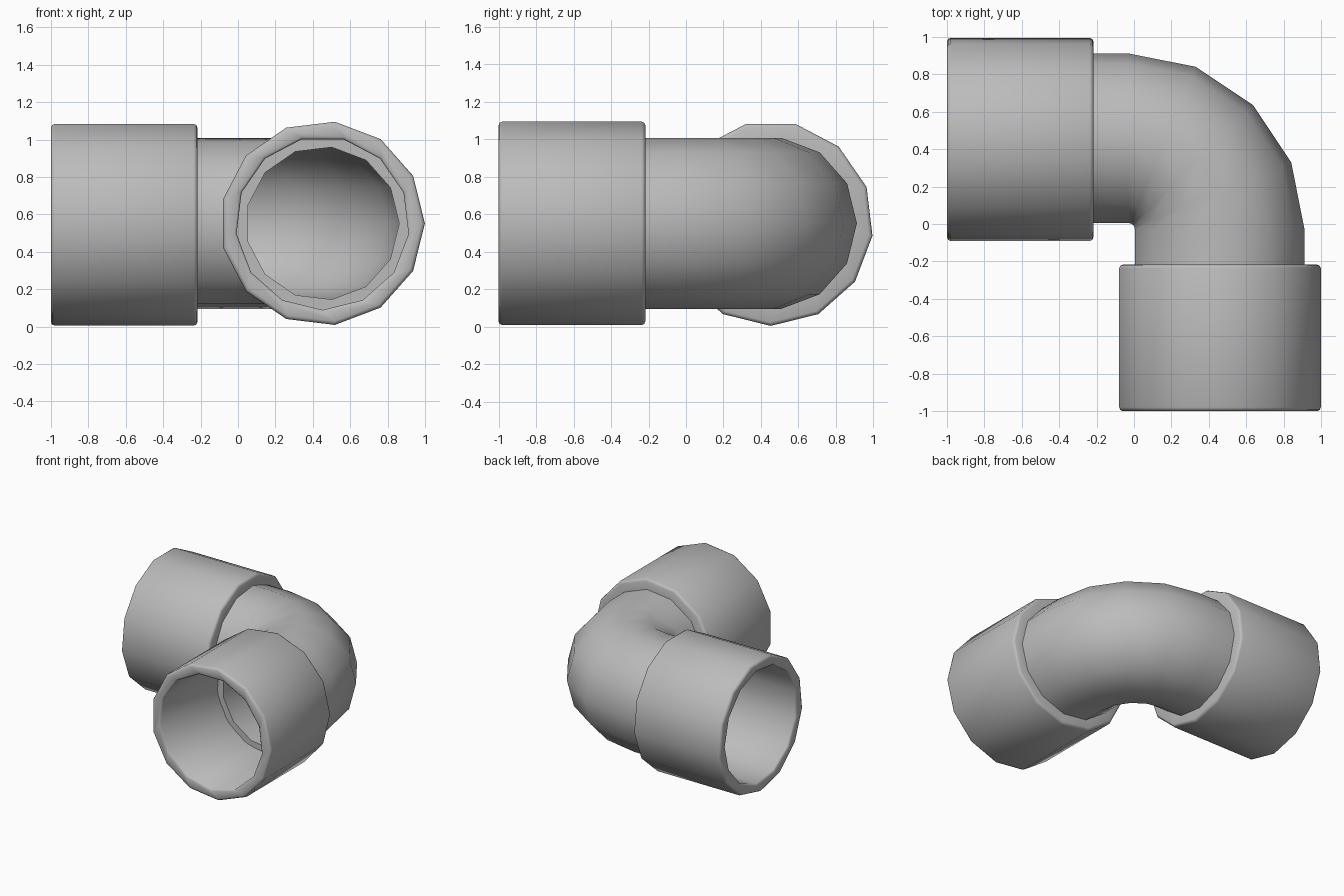
import bpy, bmesh, math
from mathutils import Vector

cube = bpy.data.objects.get("Cube")
if cube:
    bpy.data.objects.remove(cube)

SIDES = 13
AXIS = 0.452          # offset of both pipe axes
HEIGHT = 0.552        # height of the pipe axes
OUTWARD, DOWN = 0.0, -math.pi / 2
UP = Vector((0, 0, 1))

grey = bpy.data.materials.new("pipe grey")
grey.use_nodes = True
grey.diffuse_color = (0.5, 0.5, 0.5, 1)
grey.node_tree.nodes["Principled BSDF"].inputs["Base Color"].default_value = (0.5, 0.5, 0.5, 1)


def ring_solid(name, rings):
    """Bridge a closed loop of rings given as (centre, side, radius, phase)."""
    bm = bmesh.new()
    loops = []
    for centre, side, radius, phase in rings:
        angles = [phase + math.tau * i / SIDES for i in range(SIDES)]
        # start every ring near the same direction so bridges barely twist
        angles.sort(key=lambda a: (a + 0.2) % math.tau)
        loops.append([bm.verts.new(centre + radius * (side * math.cos(a) + UP * math.sin(a)))
                      for a in angles])
    for a, b in zip(loops, loops[1:] + loops[:1]):
        for i in range(SIDES):
            j = (i + 1) % SIDES
            bm.faces.new((a[i], a[j], b[j], b[i]))
    bmesh.ops.recalc_face_normals(bm, faces=bm.faces)
    mesh = bpy.data.meshes.new(name)
    bm.to_mesh(mesh)
    bm.free()
    mesh.materials.append(grey)
    obj = bpy.data.objects.new(name, mesh)
    bpy.context.collection.objects.link(obj)
    bpy.ops.object.select_all(action='DESELECT')
    obj.select_set(True)
    bpy.context.view_layer.objects.active = obj
    bpy.ops.object.shade_smooth_by_angle(angle=math.radians(50))


# Sockets: rounded outer sleeve, plain bore, closed onto the elbow at the back
R, BORE = 0.547, 0.463
FRONT, BACK, B = -1.0, -0.217, 0.02


def socket(name, direction, side, outer_phase, bore_phase):
    profile = [(FRONT + 0.01, BORE, bore_phase), (FRONT, BORE + 0.012, bore_phase),
               (FRONT, R - B, outer_phase), (FRONT + 0.3 * B, R - 0.3 * B, outer_phase),
               (FRONT + B, R, outer_phase), (BACK - B, R, outer_phase),
               (BACK - 0.3 * B, R - 0.3 * B, outer_phase), (BACK, R - B, outer_phase),
               (BACK, BORE - 0.03, bore_phase), (BACK - 0.04, BORE - 0.03, bore_phase),
               (BACK - 0.04, BORE, bore_phase)]
    base = side * AXIS + UP * HEIGHT
    ring_solid(name, [(base + direction * d, side, r, p) for d, r, p in profile])


X, Y = Vector((1, 0, 0)), Vector((0, 1, 0))
socket("front_socket", Y, X, OUTWARD, DOWN)
socket("right_socket", X, Y, DOWN, OUTWARD)

# Elbow: quarter bend with a short straight at each end
BEND = -0.03          # bend centre on x and y
END = -0.265
path = [(Vector((END, AXIS, HEIGHT)), Y)]
for k in range(5):
    a = math.pi / 2 * (1 - k / 4)
    side = Vector((math.cos(a), math.sin(a), 0))
    path.append((Vector((BEND, BEND, HEIGHT)) + side * (AXIS - BEND), side))
path.append((Vector((AXIS, END, HEIGHT)), X))

outer = [(c, s, 0.46, OUTWARD) for c, s in path]
inner = [(c, s, 0.41, OUTWARD) for c, s in reversed(path)]
ring_solid("elbow_pipe", outer + inner)
